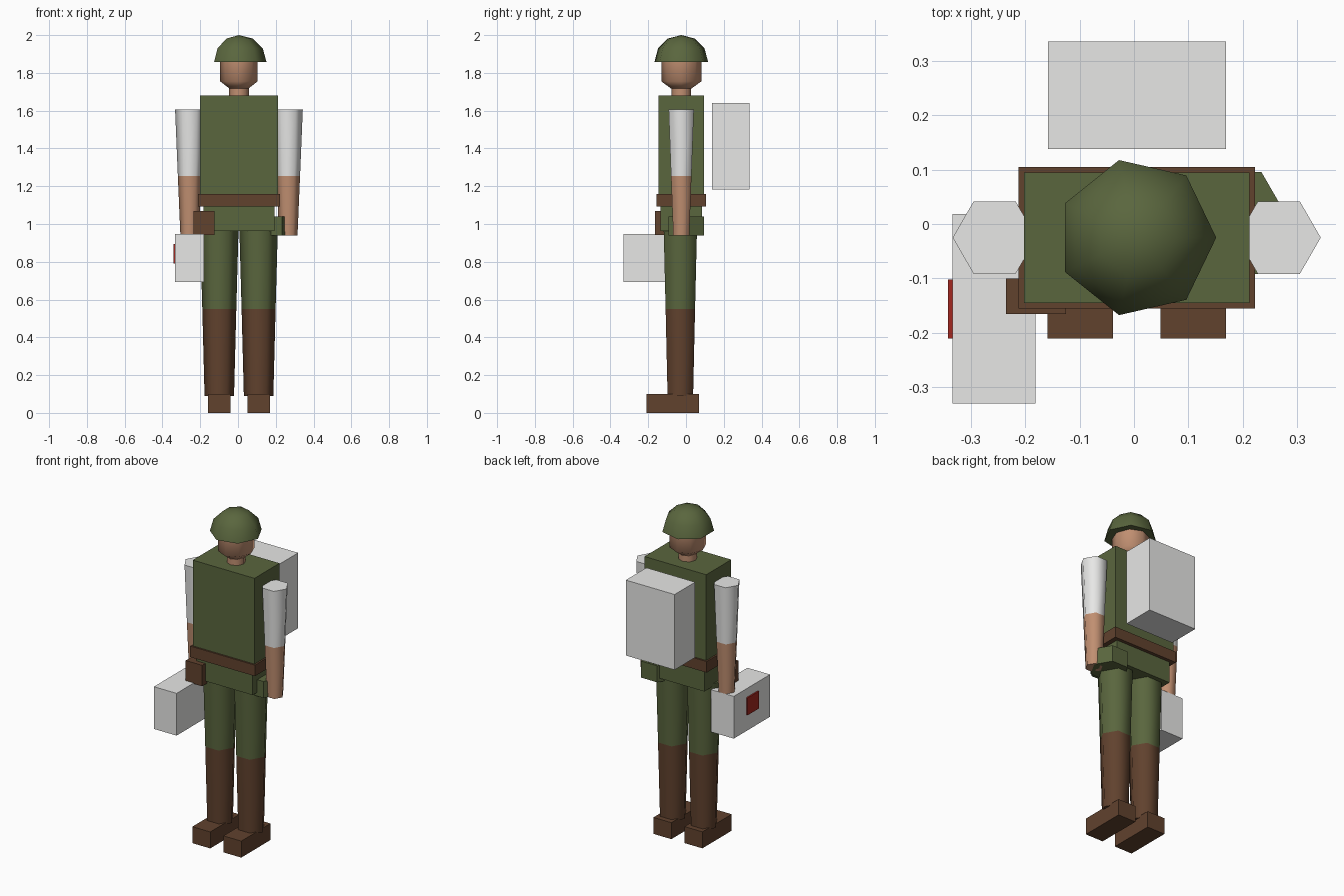
import bpy, bmesh, math

cube = bpy.data.objects.get("Cube")
if cube:
    bpy.data.objects.remove(cube, do_unlink=True)

CX, CY = 0.005, -0.025  # body axis


def material(name, rgb):
    m = bpy.data.materials.new(name)
    m.use_nodes = True
    m.diffuse_color = (*rgb, 1)
    bsdf = m.node_tree.nodes["Principled BSDF"]
    bsdf.inputs["Base Color"].default_value = (*rgb, 1)
    bsdf.inputs["Roughness"].default_value = 0.9
    return m


GREEN = material("olive_green", (0.102, 0.133, 0.048))
BROWN = material("leather_brown", (0.119, 0.054, 0.027))
SKIN = material("skin", (0.53, 0.275, 0.165))
WHITE = material("off_white", (0.8, 0.8, 0.79))
RED = material("red", (0.37, 0.02, 0.014))


def finish(name, bm, mats):
    bmesh.ops.recalc_face_normals(bm, faces=bm.faces)
    mesh = bpy.data.meshes.new(name)
    bm.to_mesh(mesh)
    bm.free()
    for m in mats:
        mesh.materials.append(m)
    obj = bpy.data.objects.new(name, mesh)
    bpy.context.collection.objects.link(obj)
    return obj


def box(name, mat, x, y, z):
    """Block from (min, max) ranges."""
    bm = bmesh.new()
    bmesh.ops.create_cube(bm, size=1)
    for v in bm.verts:
        for i, (lo, hi) in enumerate((x, y, z)):
            v.co[i] = lo + (hi - lo) * (v.co[i] + 0.5)
    return finish(name, bm, [mat])


def lathe(name, mats, centre, profile, sides, split=None, smooth=True, y_scale=1):
    """Stack rings of (radius, height); faces below split take the second material."""
    bm = bmesh.new()
    rings = []
    for r, z in profile:
        ring = []
        for i in range(sides):
            a = math.tau * i / sides
            ring.append(bm.verts.new((centre[0] + r * math.cos(a),
                                      centre[1] + r * math.sin(a) * y_scale, z)))
        rings.append(ring)
    for low, high in zip(rings, rings[1:]):
        for i in range(sides):
            j = (i + 1) % sides
            bm.faces.new((low[i], low[j], high[j], high[i]))
    bm.faces.new(rings[0])
    bm.faces.new(rings[-1])
    bmesh.ops.remove_doubles(bm, verts=bm.verts, dist=0.0005)
    if split:
        for f in bm.faces:
            f.material_index = int(f.calc_center_median().z < split)
    obj = finish(name, bm, mats)
    if smooth:
        bpy.ops.object.select_all(action="DESELECT")
        obj.select_set(True)
        bpy.context.view_layer.objects.active = obj
        bpy.ops.object.shade_smooth_by_angle(angle=math.radians(63))
    return obj


def centred(c, half):
    return (c - half, c + half)


# Trunk and belt
box("torso", GREEN, centred(CX, 0.207), centred(CY, 0.12), (1.12, 1.68))
box("belt", BROWN, centred(CX, 0.217), centred(CY, 0.13), (1.093, 1.16))
box("hips", GREEN, centred(CX, 0.188), centred(CY, 0.11), (0.963, 1.1))

# Head, neck and helmet
lathe("neck", [SKIN], (CX, CY), [(0.052, 1.67), (0.052, 1.74)], 8)
lathe("head", [SKIN], (CX, CY),
      [(0.05, 1.717), (0.099, 1.755), (0.099, 1.87)], 8, y_scale=1.07)
lathe("helmet", [GREEN], (CX, CY),
      [(0.146, 1.857), (0.126, 1.93), (0.073, 1.982), (0.0001, 2.0)], 7)

# Limbs, the same on both sides
for side, s in (("left", 1), ("right", -1)):
    leg_x = CX + s * 0.104
    lathe(side + "_leg", [GREEN, BROWN], (leg_x, -0.03),
          [(0.078, 0.09), (0.09, 0.55), (0.102, 0.98)], 6, split=0.55)
    box(side + "_boot", BROWN, centred(leg_x, 0.06), (-0.21, 0.07), (0, 0.1))
    lathe(side + "_arm", [WHITE, SKIN], (CX + s * 0.261, CY),
          [(0.049, 0.94), (0.0625, 1.255), (0.077, 1.605)], 6, split=1.255)

# Carried gear
box("backpack", WHITE, (-0.158, 0.169), (0.138, 0.335), (1.183, 1.64))
box("belt_pouch", BROWN, (-0.235, -0.125), (-0.165, -0.1), (0.943, 1.07))
lathe("canteen", [GREEN], (0.18, 0.002), [(0.108, 0.94), (0.108, 1.04)], 6, smooth=False)
box("medical_case", WHITE, (-0.333, -0.181), (-0.33, 0.018), (0.692, 0.948))
box("case_badge", RED, (-0.342, -0.333), (-0.21, -0.102), (0.79, 0.895))
